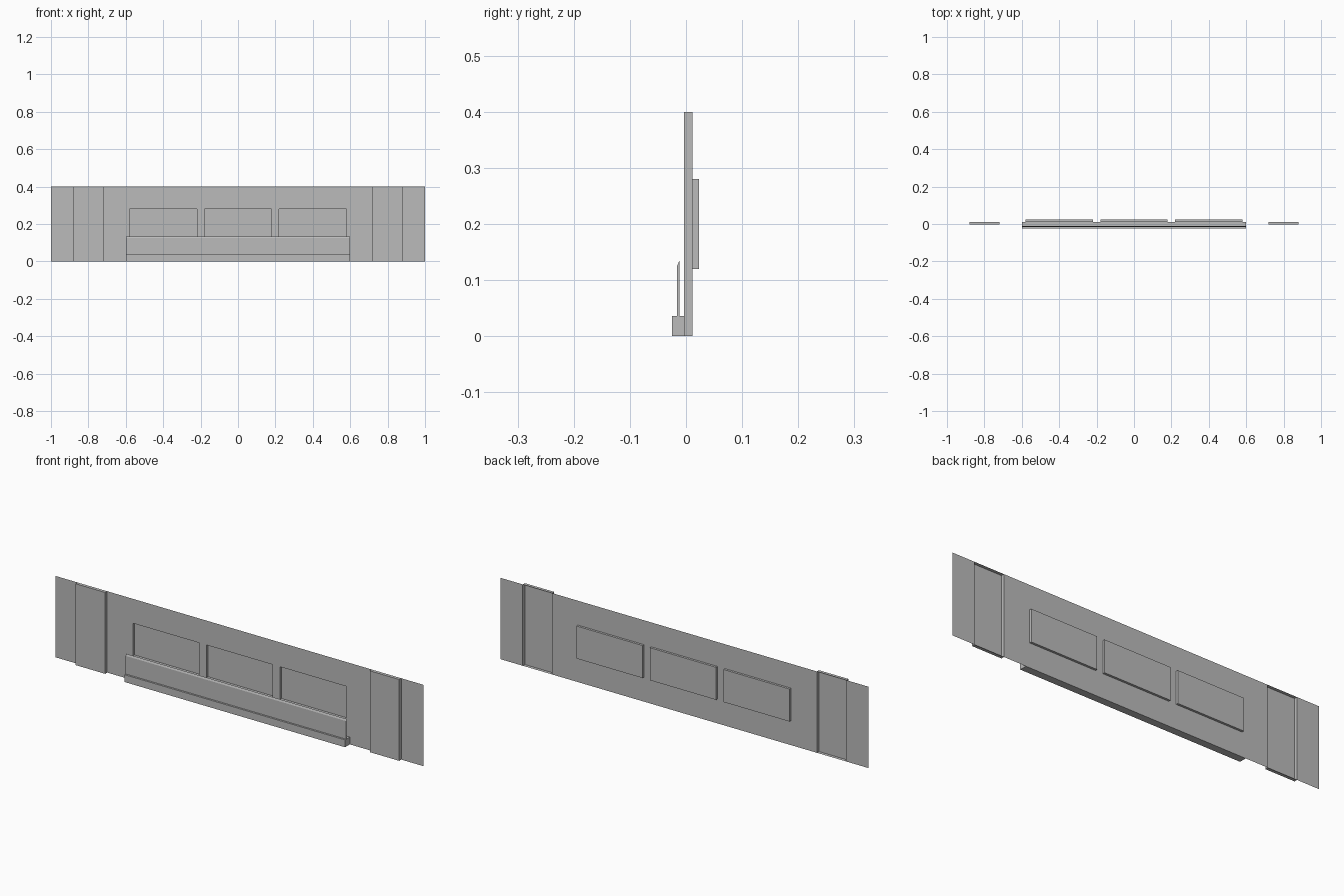
import bpy
import bmesh

cube = bpy.data.objects.get("Cube")
if cube:
    bpy.data.objects.remove(cube, do_unlink=True)

grey = bpy.data.materials.new("plain_grey")
grey.use_nodes = True
colour = (0.5, 0.5, 0.5, 1.0)
grey.diffuse_color = colour
grey.node_tree.nodes["Principled BSDF"].inputs["Base Color"].default_value = colour

WALL_Y = 0.012
HEIGHT = 0.4
PILLAR_DEPTH = 0.016
WINDOW_DEPTH = 0.011
BENCH_HALF = 0.6


def finish(name, bm):
    mesh = bpy.data.meshes.new(name)
    bm.to_mesh(mesh)
    bm.free()
    mesh.materials.append(grey)
    obj = bpy.data.objects.new(name, mesh)
    bpy.context.scene.collection.objects.link(obj)
    return obj


def push(bm, faces, depth):
    """Extrude a region of the sheet along y, leaving its other side open."""
    result = bmesh.ops.extrude_face_region(bm, geom=faces)["geom"]
    verts = [g for g in result if isinstance(g, bmesh.types.BMVert)]
    bmesh.ops.translate(bm, verts=verts, vec=(0, depth, 0))
    left_over = [f for f in faces if f.is_valid]
    if left_over:
        bmesh.ops.delete(bm, geom=left_over, context="FACES")


def profile_bar(name, profile):
    """Closed bar running along x from a (y, z) cross-section."""
    bm = bmesh.new()
    face = bm.faces.new([bm.verts.new((-BENCH_HALF, y, z)) for y, z in profile])
    result = bmesh.ops.extrude_face_region(bm, geom=[face], use_keep_orig=True)["geom"]
    verts = [g for g in result if isinstance(g, bmesh.types.BMVert)]
    bmesh.ops.translate(bm, verts=verts, vec=(2 * BENCH_HALF, 0, 0))
    bmesh.ops.recalc_face_normals(bm, faces=bm.faces)
    return finish(name, bm)


# Wall sheet, split where pillars and windows begin and end
half = [0.18, 0.22, 0.58, 0.72, 0.88, 1.0]
xs = [-x for x in reversed(half)] + half
zs = [0, 0.12, 0.28, HEIGHT]
bm = bmesh.new()
rows = [[bm.verts.new((x, WALL_Y, z)) for x in xs] for z in zs]
pillars, windows = {-1: [], 1: []}, []
for j in range(len(zs) - 1):
    for i in range(len(xs) - 1):
        face = bm.faces.new((rows[j][i], rows[j][i + 1],
                             rows[j + 1][i + 1], rows[j + 1][i]))
        mid = (xs[i] + xs[i + 1]) / 2
        if 0.72 < abs(mid) < 0.88:
            pillars[1 if mid > 0 else -1].append(face)
        elif j == 1 and (abs(mid) < 0.18 or 0.22 < abs(mid) < 0.58):
            windows.append(face)

# Pillars step forward, window niches step back
for faces in pillars.values():
    push(bm, faces, -PILLAR_DEPTH)
for face in windows:
    push(bm, [face], WINDOW_DEPTH)
finish("wall_with_pillars_and_niches", bm)

# Plinth along the foot of the wall
profile_bar("plinth", [(-0.025, 0), (WALL_Y, 0), (WALL_Y, 0.036), (-0.025, 0.036)])

# Thin upright panel with a bevelled top
profile_bar("front_panel", [(-0.016, 0.036), (-0.012, 0.036),
                            (-0.012, 0.134), (-0.016, 0.125)])
